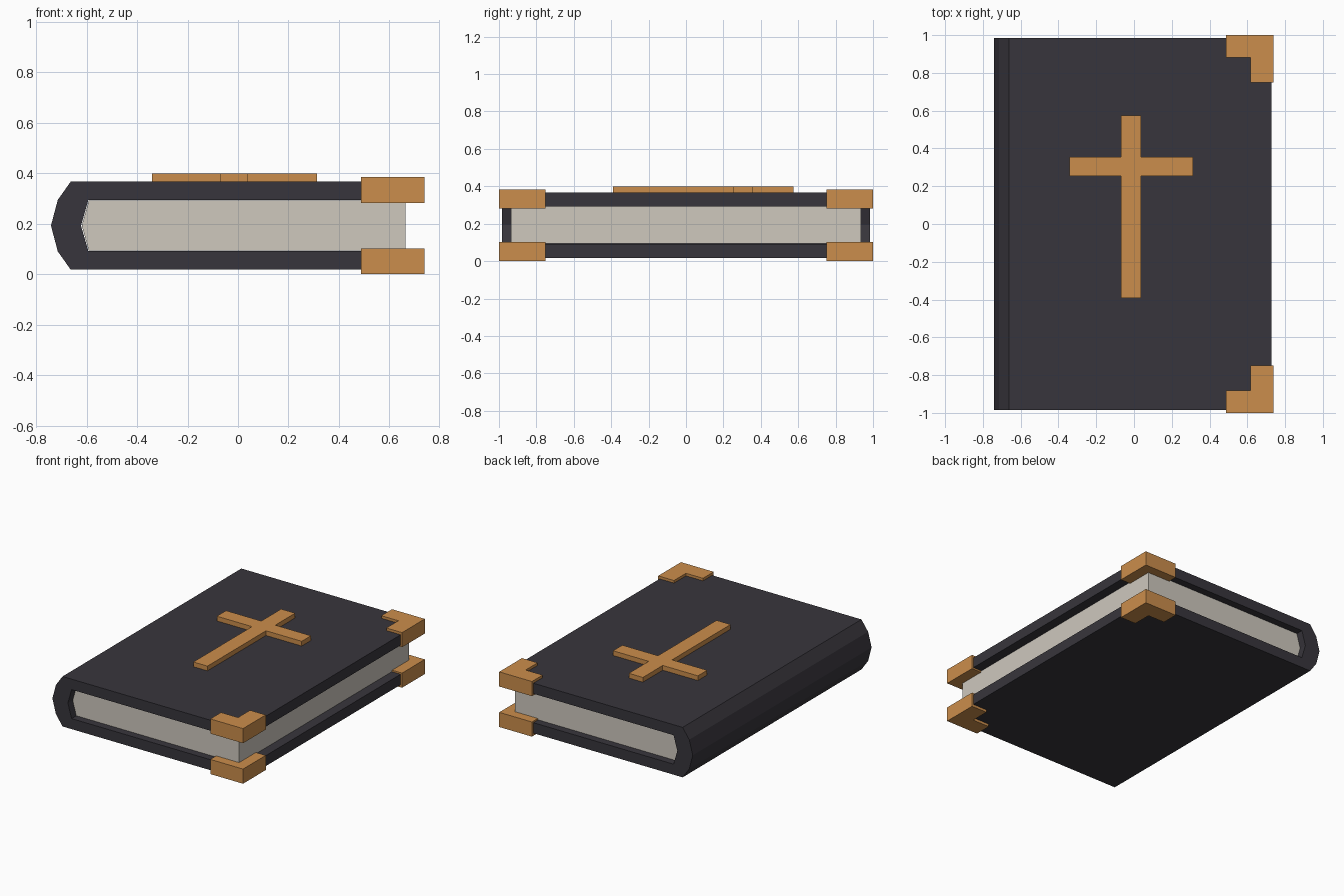
import bpy, bmesh

if "Cube" in bpy.data.objects:
    bpy.data.objects.remove(bpy.data.objects["Cube"])


def material(name, rgb):
    m = bpy.data.materials.new(name)
    m.diffuse_color = (*rgb, 1.0)
    m.use_nodes = True
    m.node_tree.nodes["Principled BSDF"].inputs["Base Color"].default_value = m.diffuse_color
    return m


COVER = material("dark leather", (0.039, 0.036, 0.045))
GOLD = material("warm gold", (0.60, 0.27, 0.072))
PAPER = material("paper", (0.62, 0.58, 0.515))


def prism(name, outline, axis, lo, hi, mat):
    """Extrude a 2D outline along y (points are x,z) or z (points are x,y)."""
    bm = bmesh.new()
    place = (lambda p: (p[0], lo, p[1])) if axis == "y" else (lambda p: (p[0], p[1], lo))
    face = bm.faces.new([bm.verts.new(place(p)) for p in outline])
    out = bmesh.ops.extrude_face_region(bm, geom=[face])
    verts = [v for v in out["geom"] if isinstance(v, bmesh.types.BMVert)]
    bmesh.ops.translate(bm, verts=verts,
                        vec=(0, hi - lo, 0) if axis == "y" else (0, 0, hi - lo))
    bmesh.ops.recalc_face_normals(bm, faces=bm.faces)
    mesh = bpy.data.meshes.new(name)
    bm.to_mesh(mesh)
    bm.free()
    mesh.materials.append(mat)
    obj = bpy.data.objects.new(name, mesh)
    bpy.context.collection.objects.link(obj)
    return obj


MID = 0.192  # mid height of the book

# Wrap-around cover with a faceted spine
half = [(0.728, 0.101), (0.728, 0.174), (-0.663, 0.174), (-0.714, 0.102)]
inner = [(-0.593, 0.101)]
upper = [(x, MID + h) for x, h in half]
lower = [(x, MID - h) for x, h in reversed(half)]
cover = (upper + [(-0.741, MID)] + lower
         + [(-0.593, MID - 0.101), (-0.622, MID), (-0.593, MID + 0.101)])
prism("cover", cover, "y", -0.984, 0.984, COVER)

# Page block, following the inside of the spine
pages = [(0.663, MID + 0.099), (-0.591, MID + 0.099), (-0.619, MID),
         (-0.591, MID - 0.099), (0.663, MID - 0.099)]
prism("page_block", pages, "y", -0.935, 0.935, PAPER)

# L-shaped corner guards, front and back, on both boards
guard = [(0.487, 1.0), (0.739, 1.0), (0.739, 0.75), (0.618, 0.75),
         (0.618, 0.882), (0.487, 0.882)]
for side, s in (("front", -1), ("back", 1)):
    for level, z in (("lower", 0.0), ("upper", 0.282)):
        prism(f"{level}_{side}_corner_guard", [(x, s * y) for x, y in guard],
              "z", z, z + 0.102, GOLD)

# Raised cross on the top board
cross = [(-0.07, -0.391), (0.038, -0.391), (0.038, 0.254), (0.313, 0.254),
         (0.313, 0.356), (0.038, 0.356), (0.038, 0.575), (-0.07, 0.575),
         (-0.07, 0.356), (-0.341, 0.356), (-0.341, 0.254), (-0.07, 0.254)]
prism("cross", cross, "z", 0.36, 0.399, GOLD)
